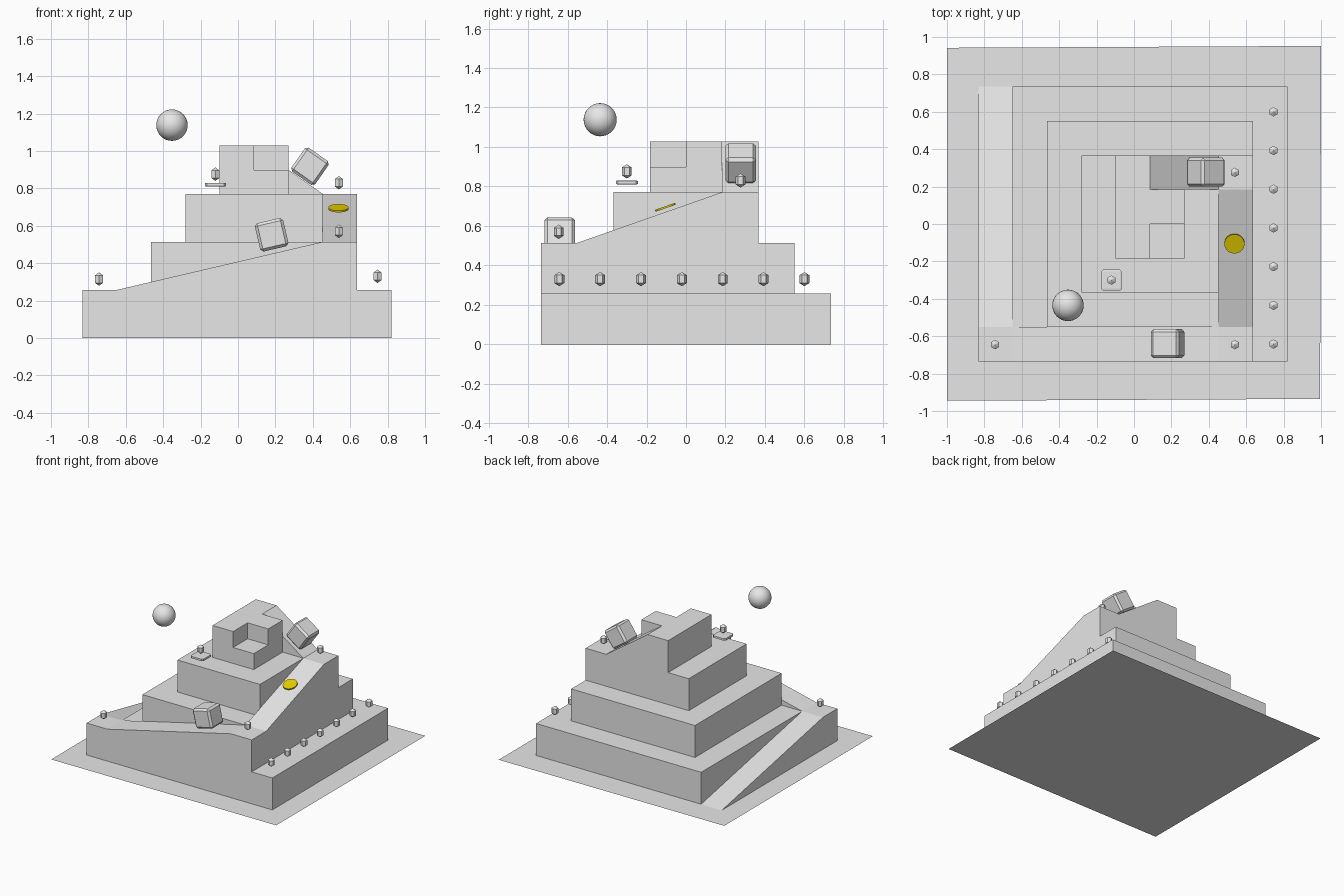
import bpy, bmesh, math
from mathutils import Vector

if "Cube" in bpy.data.objects:
    bpy.data.objects.remove(bpy.data.objects["Cube"])

U, H = 0.1835, 0.257            # grid cell and storey height
X0, Y0 = -0.832, -0.734         # corner of the stepped pyramid


def material(name, rgb):
    m = bpy.data.materials.new(name)
    m.diffuse_color = (*rgb, 1)
    m.use_nodes = True
    m.node_tree.nodes["Principled BSDF"].inputs["Base Color"].default_value = m.diffuse_color
    return m


GREY = material("stone_grey", (0.8, 0.8, 0.8))
GOLD = material("gold", (0.8, 0.62, 0.0))


def add(name, bm, mat=GREY, loc=(0, 0, 0), rot=(0, 0, 0)):
    bmesh.ops.recalc_face_normals(bm, faces=bm.faces)
    me = bpy.data.meshes.new(name)
    bm.to_mesh(me)
    bm.free()
    me.materials.append(mat)
    ob = bpy.data.objects.new(name, me)
    bpy.context.collection.objects.link(ob)
    ob.location, ob.rotation_euler = loc, rot
    return ob


def prism(name, axis, profile, lo, hi):
    """Extrude a profile along an axis; all coordinates in grid cells / storeys."""
    bm = bmesh.new()
    order = {"x": (1, 2, 0), "y": (0, 2, 1), "z": (0, 1, 2)}[axis]

    def vert(a, b, c):
        p = [0, 0, 0]
        for k, v in zip(order, (a, b, c)):
            p[k] = v
        return bm.verts.new((X0 + p[0] * U, Y0 + p[1] * U, p[2] * H))
    low = [vert(a, b, lo) for a, b in profile]
    top = [vert(a, b, hi) for a, b in profile]
    bm.faces.new(low)
    bm.faces.new(top)
    n = len(profile)
    for i in range(n):
        j = (i + 1) % n
        bm.faces.new((low[i], low[j], top[j], top[i]))
    return add(name, bm)


def rect(x0, y0, x1, y1):
    return [(x0, y0), (x1, y0), (x1, y1), (x0, y1)]


# ground sheet
bm = bmesh.new()
bm.faces.new([bm.verts.new((x, y, 0)) for x, y in
              ((-1, -0.945), (0.995, -0.935), (1, 0.952), (-1, 0.942))])
ground = add("ground_sheet", bm)
if ground.data.polygons[0].normal.z < 0:
    ground.data.flip_normals()

# stepped tiers
prism("tier_1", "z", rect(1, 0, 9, 8), 0, 1)
prism("tier_2", "z", rect(2, 1, 8, 7), 1, 2)
prism("tier_3", "z", rect(3, 2, 7, 6), 2, 3)
prism("tier_4_lower", "z", rect(4, 3, 6, 5), 3, 3.5)
# notched top block
prism("tier_4_upper", "z", [(4, 3), (5, 3), (5, 4), (6, 4), (6, 5), (4, 5)], 3.5, 4)

# spiral of ramps, each ending in a flat corner
prism("left_ramp", "x", [(8, 0), (1, 1), (0, 1), (0, 0)], 0, 1)
prism("front_ramp", "y", [(1, 1), (7, 2), (8, 2), (8, 1)], 0, 1)
prism("right_ramp", "x", [(1, 2), (5, 3), (6, 3), (6, 2)], 7, 8)
prism("back_ramp", "y", [(7, 3), (5, 4), (4, 4), (4, 3)], 5, 6)


# bevelled crates and slab
def bevelled_box(name, size, loc, tilt=0):
    bm = bmesh.new()
    bmesh.ops.create_cube(bm, size=1)
    bmesh.ops.bevel(bm, geom=bm.edges[:], offset=0.095, segments=1,
                    affect='EDGES', profile=0.5)
    bmesh.ops.scale(bm, vec=size, verts=bm.verts)
    return add(name, bm, loc=loc, rot=(0, tilt, 0))


bevelled_box("lower_crate", (0.155,) * 3, (0.18, -0.64, 0.552), -math.atan2(H, 6 * U))
bevelled_box("upper_crate", (0.155,) * 3, (0.385, 0.277, 0.918), math.atan2(H, 2 * U))
bevelled_box("floating_slab", (0.112, 0.112, 0.02), (-0.12, -0.3, 0.82))


# hexagonal gems: prism with pointed ends
def gem(name, loc):
    bm = bmesh.new()
    rings = []
    for z in (-0.02, 0.02):
        rings.append([bm.verts.new((0.025 * math.sin(a * math.pi / 3),
                                    0.025 * math.cos(a * math.pi / 3), z)) for a in range(6)])
    tips = [bm.verts.new((0, 0, -0.036)), bm.verts.new((0, 0, 0.036))]
    for i in range(6):
        j = (i + 1) % 6
        bm.faces.new((rings[0][i], rings[0][j], rings[1][j], rings[1][i]))
        for ring, tip in zip(rings, tips):
            bm.faces.new((ring[i], ring[j], tip))
    add(name, bm, loc=loc)


for k in range(7):
    gem(f"row_gem_{k + 1}", (0.746, -0.642 + k * 0.207, 0.33))
for k, p in enumerate([(-0.743, -0.645, 0.315), (0.539, -0.645, 0.57),
                       (0.539, 0.276, 0.83), (-0.121, -0.3, 0.876)]):
    gem(f"corner_gem_{k + 1}", p)

# gold disc lying along the right ramp
bm = bmesh.new()
bmesh.ops.create_cone(bm, cap_ends=True, segments=32, radius1=0.054, radius2=0.054, depth=0.01)
add("gold_disc", bm, GOLD, (0.537, -0.105, 0.694), (math.atan2(H, 4 * U), 0, 0))

# floating ball
bm = bmesh.new()
bmesh.ops.create_uvsphere(bm, u_segments=32, v_segments=16, radius=0.084)
ball = add("ball", bm, loc=(-0.353, -0.435, 1.138))
ball.data.polygons.foreach_set("use_smooth", [True] * len(ball.data.polygons))
